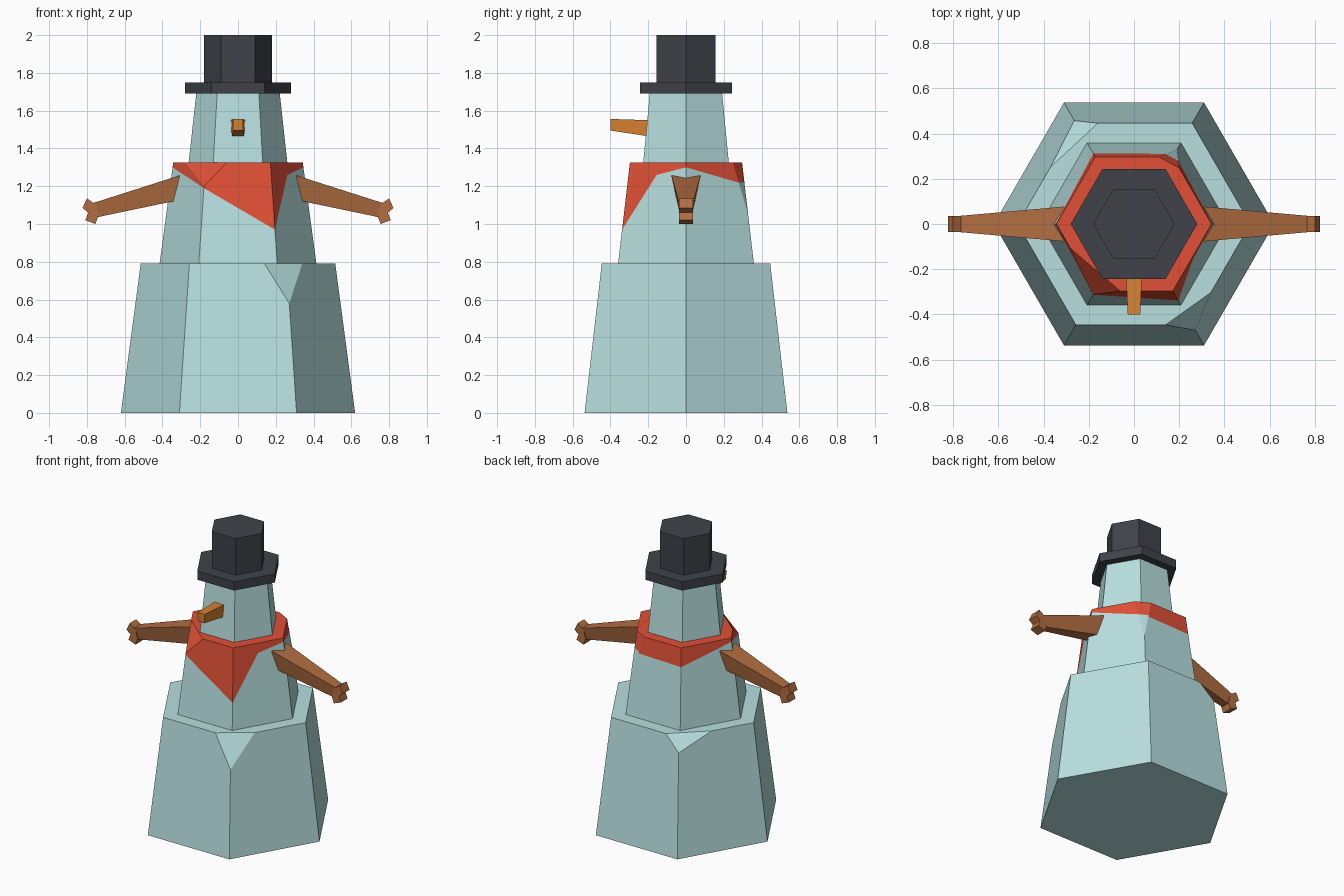
import bpy, bmesh
from math import cos, sin, radians
from mathutils import Vector

if "Cube" in bpy.data.objects:
    bpy.data.objects.remove(bpy.data.objects["Cube"])


def material(name, rgb):
    m = bpy.data.materials.new(name)
    m.diffuse_color = (*rgb, 1)
    m.use_nodes = True
    m.node_tree.nodes["Principled BSDF"].inputs["Base Color"].default_value = m.diffuse_color
    return m


SNOW = material("snow", (0.48, 0.74, 0.74))
RED = material("red_cloth", (0.75, 0.08, 0.037))
HAT = material("dark_felt", (0.05, 0.055, 0.067))
WOOD = material("wood", (0.45, 0.155, 0.053))
ORANGE = material("orange", (0.68, 0.22, 0.03))


def finish(bm, name, *mats):
    bmesh.ops.recalc_face_normals(bm, faces=bm.faces)
    me = bpy.data.meshes.new(name)
    bm.to_mesh(me)
    bm.free()
    for m in mats:
        me.materials.append(m)
    ob = bpy.data.objects.new(name, me)
    bpy.context.collection.objects.link(ob)
    return ob


def ring(bm, r, z):
    return [bm.verts.new((r * cos(radians(60 * k)), r * sin(radians(60 * k)), z)) for k in range(6)]


def loft(bm, rings):
    # skin between vertex rings, with end caps
    n = len(rings[0])
    for a, b in zip(rings, rings[1:]):
        for k in range(n):
            j = (k + 1) % n
            bm.faces.new((a[k], a[j], b[j], b[k]))
    bm.faces.new(rings[0][::-1])
    bm.faces.new(rings[-1])


def chip(bm, a, b, c, mat=0):
    # slice one corner off along the plane through three points
    a, b, c = Vector(a), Vector(b), Vector(c)
    n = (b - a).cross(c - a).normalized()
    if n.dot(a - Vector((0, 0, a.z - 0.3))) < 0:
        n.negate()
    cut = bmesh.ops.bisect_plane(bm, geom=bm.verts[:] + bm.edges[:] + bm.faces[:], dist=1e-5,
                                 plane_co=a, plane_no=n, clear_outer=True)
    edges = [e for e in cut["geom_cut"] if isinstance(e, bmesh.types.BMEdge) and e.is_boundary]
    faces = bmesh.ops.edgeloop_fill(bm, edges=edges)["faces"]
    for f in faces:
        f.material_index = mat
    return faces


def hex_frustum(name, r0, z0, r1, z1, mat):
    bm = bmesh.new()
    loft(bm, [ring(bm, r0, z0), ring(bm, r1, z1)])
    return finish(bm, name, mat)


# lower body with two chipped corners
bm = bmesh.new()
loft(bm, [ring(bm, 0.62, 0), ring(bm, 0.515, 0.79)])
chip(bm, (0.14, -0.446, 0.79), (0.2715, -0.470, 0.58), (0.34, -0.303, 0.79))
chip(bm, (-0.16, 0.446, 0.79), (-0.264, 0.457, 0.69), (-0.37, 0.251, 0.79))
finish(bm, "lower_body", SNOW)

# middle body with the scarf set flush into its upper part
R0, Z0, R1, Z1 = 0.415, 0.79, 0.343, 1.325
bm = bmesh.new()
bot, top = ring(bm, R0, Z0), ring(bm, R1, Z1)
edge_z = [1.30, 1.21, 1.20, 1.30, 1.19, 0.97]
mid = [bm.verts.new(b.co.lerp(t.co, (z - Z0) / (Z1 - Z0))) for b, t, z in zip(bot, top, edge_z)]
fold = bm.verts.new((0.2615, -0.155, 1.26))
for k in range(6):
    j = (k + 1) % 6
    extra = [fold] if k == 5 else []
    bm.faces.new([bot[k], bot[j], mid[j]] + extra + [mid[k]])
    bm.faces.new([mid[k]] + extra + [mid[j], top[j], top[k]]).material_index = 1
bm.faces.new(bot[::-1])
bm.faces.new(top).material_index = 1
chip(bm, (-0.06, -0.297, Z1), (-0.18, -0.311, 1.20), (-0.28, -0.109, Z1), 1)
back = chip(bm, (0.11, 0.297, Z1), (0.19, 0.329, 1.05), (0.20, 0.248, Z1))
parts = bmesh.ops.bisect_plane(bm, geom=back + [e for f in back for e in f.edges]
                               + [v for f in back for v in f.verts], dist=1e-5,
                               plane_co=(0, 0, 1.22), plane_no=(0, 0, 1))
for f in [g for g in parts["geom"] if isinstance(g, bmesh.types.BMFace)]:
    f.material_index = int(f.calc_center_median().z > 1.22)
finish(bm, "middle_body_and_scarf", SNOW, RED)

# head and hat
hex_frustum("head", 0.262, 1.32, 0.22, 1.70, SNOW)
hex_frustum("hat_brim", 0.28, 1.69, 0.28, 1.75, HAT)
hex_frustum("hat_crown", 0.18, 1.74, 0.18, 2.0, HAT)

# nose
bm = bmesh.new()
loft(bm, [[bm.verts.new((x * w, y, z)) for x, z in ((-1, lo), (1, lo), (1.1, hi), (-1.1, hi))]
          for y, w, lo, hi in ((-0.15, 0.035, 1.457, 1.548), (-0.40, 0.025, 1.495, 1.556))])
finish(bm, "nose", ORANGE)

# arms with a two-lobed hand
HAND = [(0.755, 1.105), (0.80, 1.135), (0.823, 1.085), (0.793, 1.06),
        (0.808, 1.02), (0.755, 1.0), (0.738, 1.045)]
for side, name in ((1, "right"), (-1, "left")):
    bm = bmesh.new()
    loft(bm, [[bm.verts.new((side * x, y, z)) for x, y, z in
               ((x0, -wt, hi), (x1, -wb, lo), (x1, wb, lo), (x0, wt, hi))]
              for x0, x1, wt, wb, hi, lo in ((0.31, 0.32, 0.077, 0.05, 1.257, 1.125),
                                             (0.77, 0.75, 0.036, 0.027, 1.11, 1.035))])
    finish(bm, name + "_arm", WOOD)
    bm = bmesh.new()
    loft(bm, [[bm.verts.new((side * x, y, z)) for x, z in HAND] for y in (-0.036, 0.036)])
    finish(bm, name + "_hand", WOOD)
